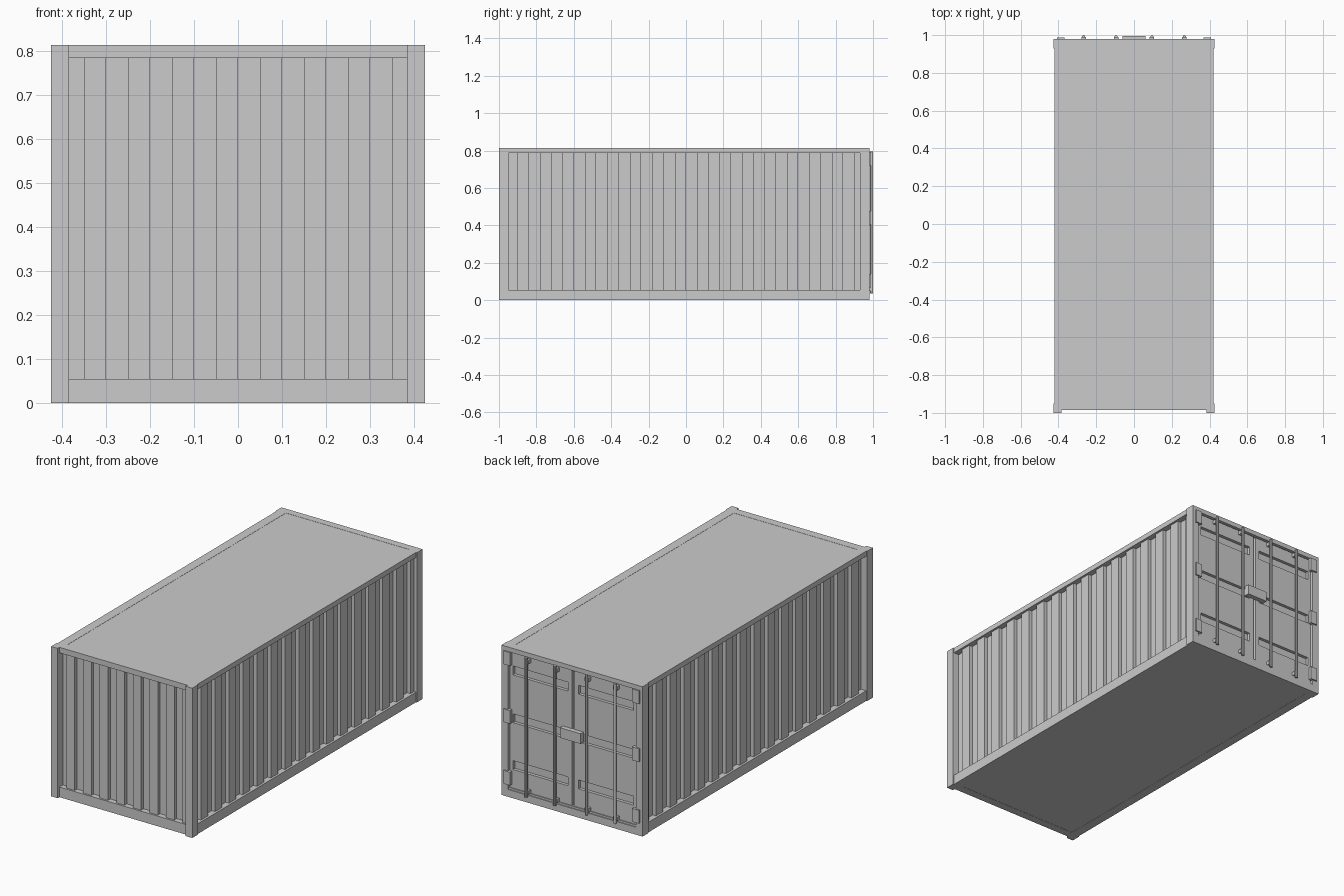
import bpy, bmesh

if "Cube" in bpy.data.objects:
    bpy.data.objects.remove(bpy.data.objects["Cube"])


def boxes(name, items):
    """One object from boxes given as (x0, x1, y0, y1, z0, z1)."""
    bm = bmesh.new()
    for x0, x1, y0, y1, z0, z1 in items:
        vs = bmesh.ops.create_cube(bm, size=1)["verts"]
        for v in vs:
            v.co.x = x1 if v.co.x > 0 else x0
            v.co.y = y1 if v.co.y > 0 else y0
            v.co.z = z1 if v.co.z > 0 else z0
    me = bpy.data.meshes.new(name)
    bm.to_mesh(me)
    bm.free()
    ob = bpy.data.objects.new(name, me)
    bpy.context.collection.objects.link(ob)
    return ob


def both_sides(items):
    """Add the copies mirrored across x = 0."""
    return items + [(-b[1], -b[0]) + tuple(b[2:]) for b in items]


H = 0.815
W = 0.425

# Inner body, roof and floor
boxes("inner_body", [(-0.388, 0.388, -0.955, 0.953, 0.02, 0.79)])
boxes("roof", [(-0.415, 0.415, -0.98, 0.975, 0.79, 0.814)])
boxes("floor", [(-0.415, 0.415, -0.98, 0.975, 0.001, 0.05)])

# Corner posts
boxes("corner_posts", both_sides([
    (0.385, W, -1.0, -0.95, 0, H),
    (0.385, W, 0.93, 0.98, 0, H)]))

# Rails along the long sides and both ends
boxes("side_rails", both_sides([
    (0.37, 0.42, -0.96, 0.94, 0, 0.055),
    (0.37, 0.42, -0.96, 0.94, 0.787, H)]))
boxes("front_rails", [
    (-0.39, 0.39, -0.985, -0.94, 0, 0.055),
    (-0.39, 0.39, -0.985, -0.94, 0.785, H)])
boxes("rear_rails", [
    (-0.39, 0.39, 0.94, 0.98, 0, 0.04),
    (-0.39, 0.39, 0.94, 0.98, 0.79, H)])

# Corrugation ribs on the sides
ribs = []
for i in range(16):
    y = -0.9 + i * 0.12
    ribs.append((0.38, 0.408, y, min(y + 0.06, 0.935), 0.05, 0.79))
boxes("side_ribs", both_sides(ribs))

# Corrugation ribs on the front wall
boxes("front_ribs", [(-0.35 + i * 0.1, min(-0.3 + i * 0.1, 0.39), -0.975, -0.95, 0.05, 0.79)
                     for i in range(8)])

# Rear doors with three recessed bands each
rows = [0.175, 0.43, 0.69]
half = 0.024
door = [(0.006, 0.032, 0.94, 0.97, 0.045, 0.785),
        (0.362, 0.38, 0.94, 0.97, 0.045, 0.785)]
edges = [0.045] + [z + s * half for z in rows for s in (-1, 1)] + [0.785]
for z0, z1 in zip(edges[::2], edges[1::2]):
    door.append((0.032, 0.362, 0.94, 0.97, z0, z1))
boxes("rear_doors", both_sides(door))

# Hinges and centre lock box
boxes("door_hinges", both_sides([(0.368, 0.408, 0.965, 0.988, z - 0.036, z + 0.036)
                                 for z in (0.105, 0.44, 0.755)]))
boxes("lock_box", [(-0.062, 0.062, 0.965, 0.995, 0.413, 0.468)])

# Vertical locking rods
for i, x in enumerate((-0.267, -0.095, 0.095, 0.267)):
    bpy.ops.mesh.primitive_cylinder_add(vertices=12, radius=0.008, depth=0.76,
                                        location=(x, 0.992, 0.415))
    bpy.context.object.name = f"locking_rod_{i + 1}"
    bpy.ops.object.shade_smooth_by_angle()

# Rod brackets at top and bottom
boxes("rod_brackets", both_sides([(x - 0.012, x + 0.012, 0.965, 0.99, z - 0.01, z + 0.01)
                                  for x in (0.095, 0.267) for z in (0.06, 0.77)]))
